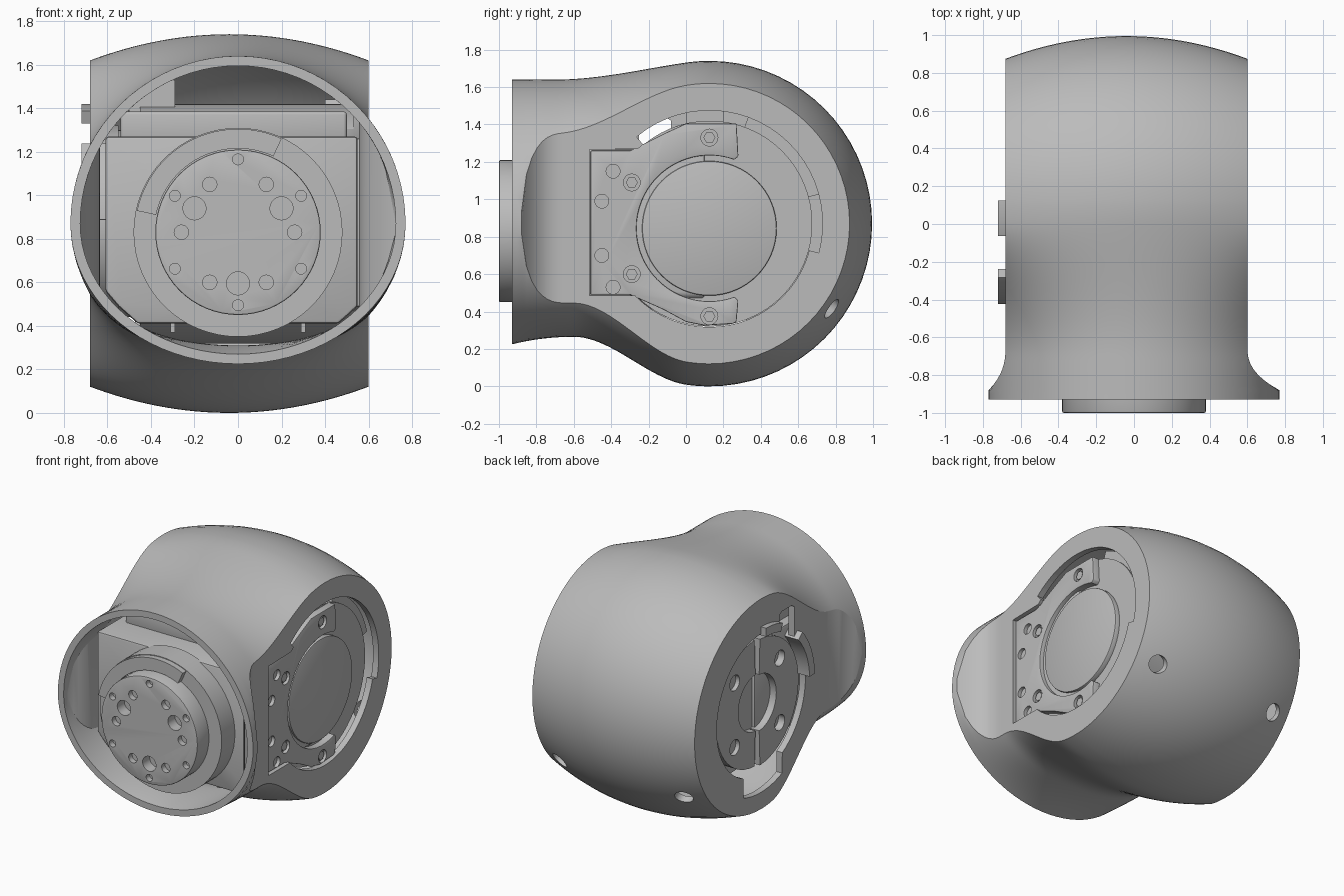
import bpy, bmesh, math
from mathutils import Vector

cube = bpy.data.objects.get("Cube")
if cube:
    bpy.data.objects.remove(cube, do_unlink=True)

grey = bpy.data.materials.new("satin grey")
grey.use_nodes = True
grey.diffuse_color = (0.5, 0.5, 0.5, 1)
grey.node_tree.nodes["Principled BSDF"].inputs["Base Color"].default_value = (0.5, 0.5, 0.5, 1)

CY, CZ = 0.125, 0.87      # barrel axis
FZ = 0.83                 # output flange height


def finish(name, bm):
    bmesh.ops.remove_doubles(bm, verts=bm.verts, dist=1e-4)
    bmesh.ops.recalc_face_normals(bm, faces=bm.faces)
    mesh = bpy.data.meshes.new(name)
    bm.to_mesh(mesh)
    bm.free()
    mesh.materials.append(grey)
    ob = bpy.data.objects.new(name, mesh)
    bpy.context.collection.objects.link(ob)
    return ob


def activate(ob):
    bpy.ops.object.select_all(action='DESELECT')
    ob.select_set(True)
    bpy.context.view_layer.objects.active = ob


def cut(ob, *cutters):
    for c in cutters:
        mod = ob.modifiers.new("cut", 'BOOLEAN')
        mod.operation, mod.solver, mod.object = 'DIFFERENCE', 'EXACT', c
        activate(ob)
        bpy.ops.object.modifier_apply(modifier=mod.name)
        bpy.data.objects.remove(c, do_unlink=True)


def bevel(ob, width, segments=3):
    mod = ob.modifiers.new("bevel", 'BEVEL')
    mod.width, mod.segments, mod.limit_method = width, segments, 'ANGLE'
    activate(ob)
    bpy.ops.object.modifier_apply(modifier=mod.name)
    return ob


def arc(c, r, a0=0, a1=360, n=64):
    full = abs(a1 - a0) == 360
    steps = [math.radians(a0 + (a1 - a0) * i / n) for i in range(n if full else n + 1)]
    return [(c[0] + r * math.cos(a), c[1] + r * math.sin(a)) for a in steps]


def band(c, r0, r1, a0, a1):
    return arc(c, r1, a0, a1, 24) + arc(c, r0, a1, a0, 24)


def prism(name, axis, pts, lo, hi):
    """Extrude an outline along x (outline in y,z) or along y (outline in x,z)."""
    bm = bmesh.new()
    place = (lambda p, d: (d, p[0], p[1])) if axis == 'x' else (lambda p, d: (p[0], d, p[1]))
    a = [bm.verts.new(place(p, lo)) for p in pts]
    b = [bm.verts.new(place(p, hi)) for p in pts]
    bm.faces.new(a)
    bm.faces.new(b[::-1])
    for i in range(len(a)):
        j = (i + 1) % len(a)
        bm.faces.new((a[i], b[i], b[j], a[j]))
    return finish(name, bm)


def box(name, x, y, z):
    return prism(name, 'y', [(x[0], z[0]), (x[1], z[0]), (x[1], z[1]), (x[0], z[1])], *y)


def drill(ob, axis, centres, r, lo, hi):
    cut(ob, *[prism("drill", axis, arc(c, r, n=24), lo, hi) for c in centres])


# Housing: barrel across x blended into an oval neck toward the front
def radius(x):
    return 0.87 - (x + 0.04) ** 2 / 3.4


def ramp(y, start, end):
    return min(1, max(0, (y - start) / (end - start)))


def height(x, y, t, up):
    """Upper (up=1) or lower (up=-1) surface, inset by t."""
    y0 = max(y, 0)
    barrel = math.sqrt((radius(x) - t) ** 2 - (y0 - CY) ** 2)
    if up > 0:
        half, start = 0.77, -0.7
    else:
        s = ramp(y, -0.93, -0.6)
        half, start = 0.645 - 0.04 * s * (2 - s) * (1 - 3 * (x / 0.77) ** 2), -0.6
    neck = (half - t) * math.sqrt(max(0, 1 - (x / (0.77 - t)) ** 2))
    # cubic that leaves the neck level and meets the barrel tangentially
    s = ramp(y, start, 0)
    w, tangent = s * s * (3 - 2 * s), (s - 1) * s * s
    return CZ + up * (neck * (1 - w) + barrel * w - tangent * start * CY / barrel)


def housing(name, t, front):
    ys = [front, -0.93] if front < -0.93 else [front]
    ys += [-0.905, -0.88] + [-0.88 + (CY + 0.88) * i / 36 for i in range(1, 37)]
    cols, back = 40, 36

    def span(y):
        s = ramp(-y, 0.65, 0.88) ** 2.5
        lo, hi = -0.68 - 0.09 * s + t, 0.6 + 0.17 * s - t
        return [lo + (hi - lo) * (1 - math.cos(math.pi * i / cols)) / 2 for i in range(cols + 1)]

    rows = [[(x, y, height(x, y, t, 1)) for x in span(y)] for y in ys]
    for i in range(1, back):
        a = math.pi * i / back
        rows.append([(x, CY + (radius(x) - t) * math.sin(a), CZ + (radius(x) - t) * math.cos(a))
                     for x in span(CY)])
    rows += [[(x, y, height(x, y, t, -1)) for x in span(y)] for y in reversed(ys)]
    bm = bmesh.new()
    v = [[bm.verts.new(p) for p in row] for row in rows]
    for r0, r1 in zip(v, v[1:]):
        for i in range(cols):
            bm.faces.new((r0[i], r0[i + 1], r1[i + 1], r1[i]))
    n = len(ys)
    for e in (0, cols):                         # flat side walls
        for i in range(n - 1):
            bm.faces.new((v[i][e], v[i + 1][e], v[-2 - i][e], v[-1 - i][e]))
        bm.faces.new([row[e] for row in v[n - 1:len(v) - n + 1]])
    for i in range(cols):                       # front cap
        bm.faces.new((v[0][i], v[0][i + 1], v[-1][i + 1], v[-1][i]))
    return finish(name, bm)


C = (CY, CZ)
shell = housing("housing_shell", 0, -0.93)
cut(shell, housing("cavity", 0.045, -0.97))
cut(shell,
    prism("left_hole", 'x', arc(C, 0.553), 0.45, 0.8),
    prism("left_gap", 'x', band(C, 0.5, 0.605, -15, 130), 0.45, 0.8),
    prism("left_pocket", 'x', [(-0.515, 0.485), (-0.515, 1.265), (-0.26, 1.27), (0, 1.4),
                               (0, 0.36), (-0.26, 0.485)], 0.45, 0.8),
    prism("right_hole", 'x', arc(C, 0.5), -0.8, -0.5),
    prism("right_wedge", 'x', [(CY + 0.2, CZ - 0.4), (CY - 0.24, CZ - 0.4)]
          + arc(C, 0.63, 248, 288, 16), -0.8, -0.5),
    prism("right_slot", 'x', [(-0.25, 1.2), (-0.08, 1.2), (-0.08, 1.42), (-0.11, 1.44),
                              (-0.22, 1.44), (-0.25, 1.42)], -0.8, -0.5))
for x in (-0.53, 0.45):                         # rear screw holes
    bm = bmesh.new()
    d = Vector((0, 0.82, -0.57))
    m = d.to_track_quat('Z', 'Y').to_matrix().to_4x4()
    m.translation = Vector((x, CY, CZ)) + d * 0.8
    bmesh.ops.create_cone(bm, cap_ends=True, segments=24, radius1=0.06, radius2=0.06, depth=0.5, matrix=m)
    cut(shell, finish("rear_drill", bm))

# Motor block and drum inside the housing
bevel(prism("motor_block", 'y', [(-0.61, 0.56), (-0.55, 0.49), (-0.46, 0.41), (0.46, 0.41), (0.5, 0.445),
                                 (0.55, 0.49), (0.55, 1.27), (-0.61, 1.27)], -0.72, 0.1), 0.015, 2)
bevel(box("upper_bar", (-0.54, 0.5), (-0.5, -0.27), (1.25, 1.385)), 0.015)
box("connector_box", (-0.5, -0.29), (0.0, 0.2), (1.38, 1.53))
for side in (-0.3, 0.3):
    box("lower_rib", (side - 0.01, side + 0.01), (-0.65, -0.1), (0.37, 0.43))
prism("drum", 'x', arc(C, 0.55), -0.45, 0.53)
prism("drum_end", 'x', arc(C, 0.43), -0.59, -0.4)

# Output flange on the front
flange = bevel(prism("output_flange", 'y', arc((0, FZ), 0.38), -1.0, -0.7), 0.008, 2)
drill(flange, 'y', [(-0.2, 0.94), (0.2, 0.94), (0, 0.595)], 0.053, -1.1, -0.92)
drill(flange, 'y', [(s * x, z) for s in (-1, 1) for x, z in ((0.13, 1.05), (0.26, FZ), (0.13, 0.6))],
      0.033, -1.1, -0.96)
drill(flange, 'y', arc((0, FZ), 0.335, 30, 390, 6), 0.025, -1.1, -0.96)
prism("flange_collar", 'y', arc((0, FZ), 0.48), -0.87, -0.7)
prism("collar_stop", 'y', band((0, FZ), 0.385, 0.475, 65, 168), -0.91, -0.8)

# Left side: bracket around a round cover
D = (CY, 0.845)
outline = [(-0.51, 0.49), (-0.51, 1.26), (-0.3, 1.26), (-0.12, 1.35), (0, 1.405), (0.27, 1.405),
           (0.28, 1.23)] + arc(D, 0.39, 70, 290, 40) + [(0.28, 0.46), (0.27, 0.345), (0.25, 0.335),
                                                        (0.1, 0.325), (0, 0.345), (-0.12, 0.41), (-0.3, 0.49)]
bracket = bevel(prism("left_bracket", 'x', outline, 0.48, 0.58), 0.006, 2)
screws = [(CY, 1.33), (CY, 0.375), (-0.29, 1.09), (-0.29, 0.6)]
drill(bracket, 'x', screws, 0.045, 0.555, 0.7)
drill(bracket, 'x', [(-0.39, 1.15), (-0.45, 0.99), (-0.45, 0.7), (-0.39, 0.53)], 0.037, 0.555, 0.7)
for c in screws:
    prism("left_screw", 'x', arc(c, 0.032, n=6), 0.53, 0.57)
bevel(prism("left_cover", 'x', arc(D, 0.36), 0.5, 0.565), 0.008, 2)
prism("left_ledge", 'x', band(C, 0.54, 0.606, 15, 70), 0.4, 0.52)

# Right side: split end plate with central recess
for name, a0, depth in (("right_plate_rear", -88, -0.64), ("right_plate_front", 92, -0.66)):
    plate = prism(name, 'x', band(C, 0.2, 0.45, a0, a0 + 176), depth, -0.55)
    s = 1 if a0 < 0 else -1
    drill(plate, 'x', [(CY + s * 0.24, CZ + dz) for dz in (-0.23, 0.23)], 0.055, -0.8, -0.61)
prism("right_lip_top", 'x', band(C, 0.49, 0.55, 90, 110), -0.72, -0.6)
prism("right_lip_front", 'x', band(C, 0.49, 0.55, 138, 178), -0.72, -0.6)

for ob in bpy.context.scene.objects:
    if ob.type == 'MESH':
        activate(ob)
        bpy.ops.object.shade_smooth_by_angle(angle=math.radians(30))
